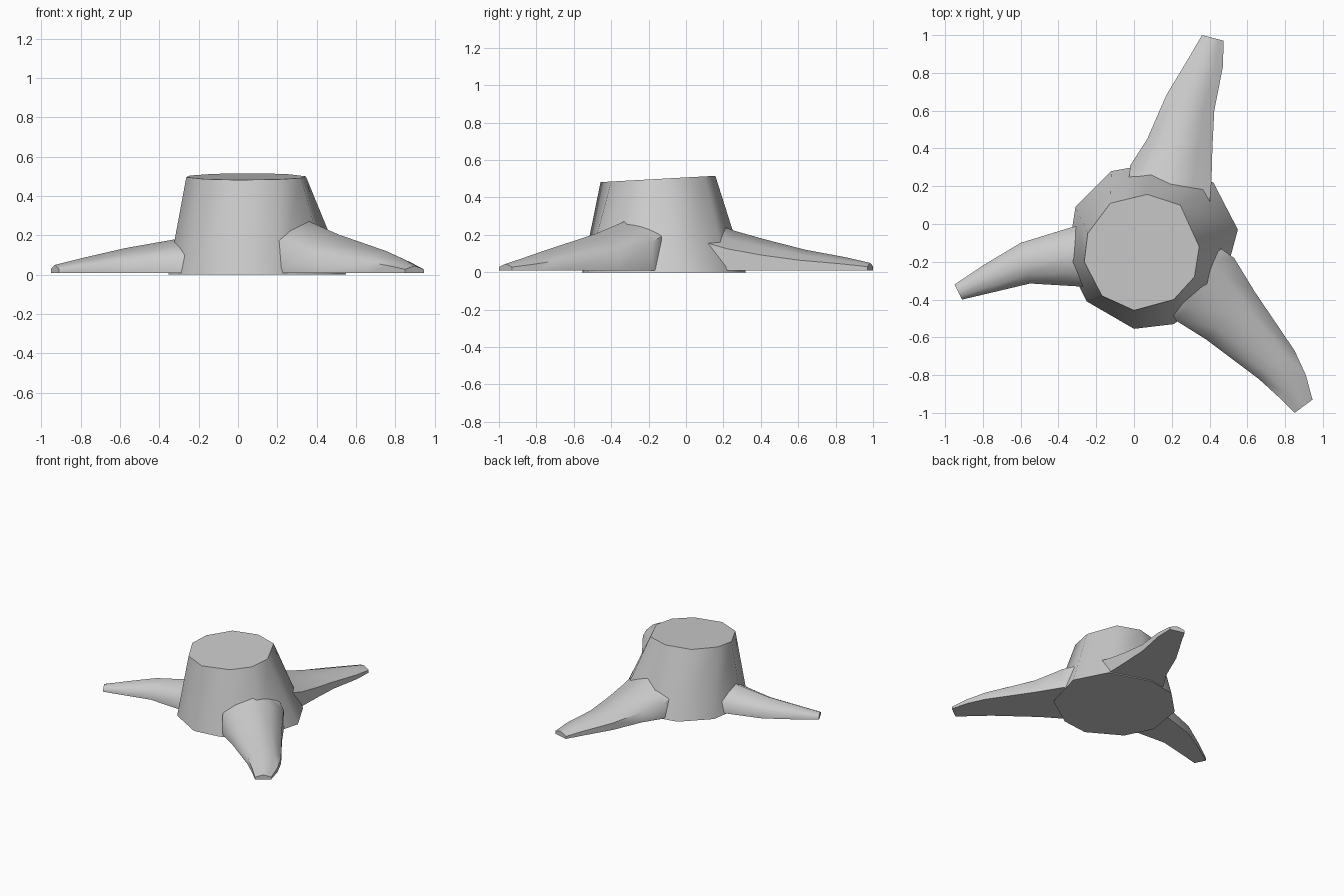
import bpy
from mathutils import Vector

if "Cube" in bpy.data.objects:
    bpy.data.objects.remove(bpy.data.objects["Cube"])


def loft(name, rings):
    """Skin equal-length rings of points and cap both ends."""
    n = len(rings[0])
    verts = [p for ring in rings for p in ring]
    faces = [list(range(n))[::-1], list(range(len(verts) - n, len(verts)))]
    for r in range(len(rings) - 1):
        for i in range(n):
            j = (i + 1) % n
            faces.append([r * n + i, r * n + j, (r + 1) * n + j, (r + 1) * n + i])
    mesh = bpy.data.meshes.new(name)
    mesh.from_pydata(verts, [], faces)
    ob = bpy.data.objects.new(name, mesh)
    bpy.context.collection.objects.link(ob)
    bpy.ops.object.select_all(action='DESELECT')
    ob.select_set(True)
    bpy.context.view_layer.objects.active = ob
    bpy.ops.object.mode_set(mode='EDIT')
    bpy.ops.mesh.select_all(action='SELECT')
    bpy.ops.mesh.normals_make_consistent(inside=False)
    bpy.ops.object.mode_set(mode='OBJECT')
    bpy.ops.object.shade_smooth_by_angle(angle=1.05)
    return ob


# Trunk: ten irregular sides, flared at the ground, with a slanted cut on top
base = [(.55, -.03), (.42, .22), (.10, .32), (-.12, .28), (-.31, .09),
        (-.355, -.2), (-.25, -.41), (0, -.555), (.21, -.53), (.46, -.36)]
cut = [(.345, -.12), (.245, .1), (.07, .157), (-.125, .11), (-.245, -.05),
       (-.263, -.2), (-.17, -.38), (0, -.457), (.21, -.4), (.32, -.28)]
loft("trunk", [[(x, y, 0) for x, y in base],
               [(x, y, .507 + .055 * y) for x, y in cut]])


def root(name, stations):
    """Each station: one edge, other edge, crest height, shoulder ratio."""
    rings = []
    for a, b, h, k in stations:
        section = [(0, 0), (0, k), (.22, .5 + .5 * k), (.5, 1),
                   (.78, .5 + .5 * k), (1, k), (1, 0)]
        ring = []
        for t, u in section:
            p = Vector(a).lerp(Vector(b), t)
            ring.append((p.x, p.y, .01 + u * (h - .01)))
        rings.append(ring)
    loft(name, rings)


# Roots: flat underneath, rounded above, tapering to blunt tips
root("back_root", [
    ((-.03, .20), (.40, .10), .26, .6),
    ((-.02, .31), (.41, .22), .22, .55),
    ((.07, .45), (.415, .40), .175, .5),
    ((.17, .68), (.425, .60), .12, .5),
    ((.29, .88), (.47, .83), .08, .5),
    ((.36, 1.0), (.475, .97), .05, .5)])
root("front_right_root", [
    ((.19, -.44), (.46, -.13), .29, .65),
    ((.22, -.51), (.53, -.18), .265, .6),
    ((.38, -.61), (.64, -.36), .205, .5),
    ((.66, -.82), (.85, -.67), .12, .5),
    ((.77, -.92), (.91, -.80), .08, .5),
    ((.85, -1.0), (.945, -.93), .045, .5)])
root("left_root", [
    ((-.25, .0), (-.22, -.33), .20, .5),
    ((-.34, -.02), (-.30, -.33), .18, .5),
    ((-.60, -.10), (-.55, -.315), .135, .5),
    ((-.80, -.22), (-.74, -.36), .09, .5),
    ((-.95, -.32), (-.91, -.40), .05, .5)])
